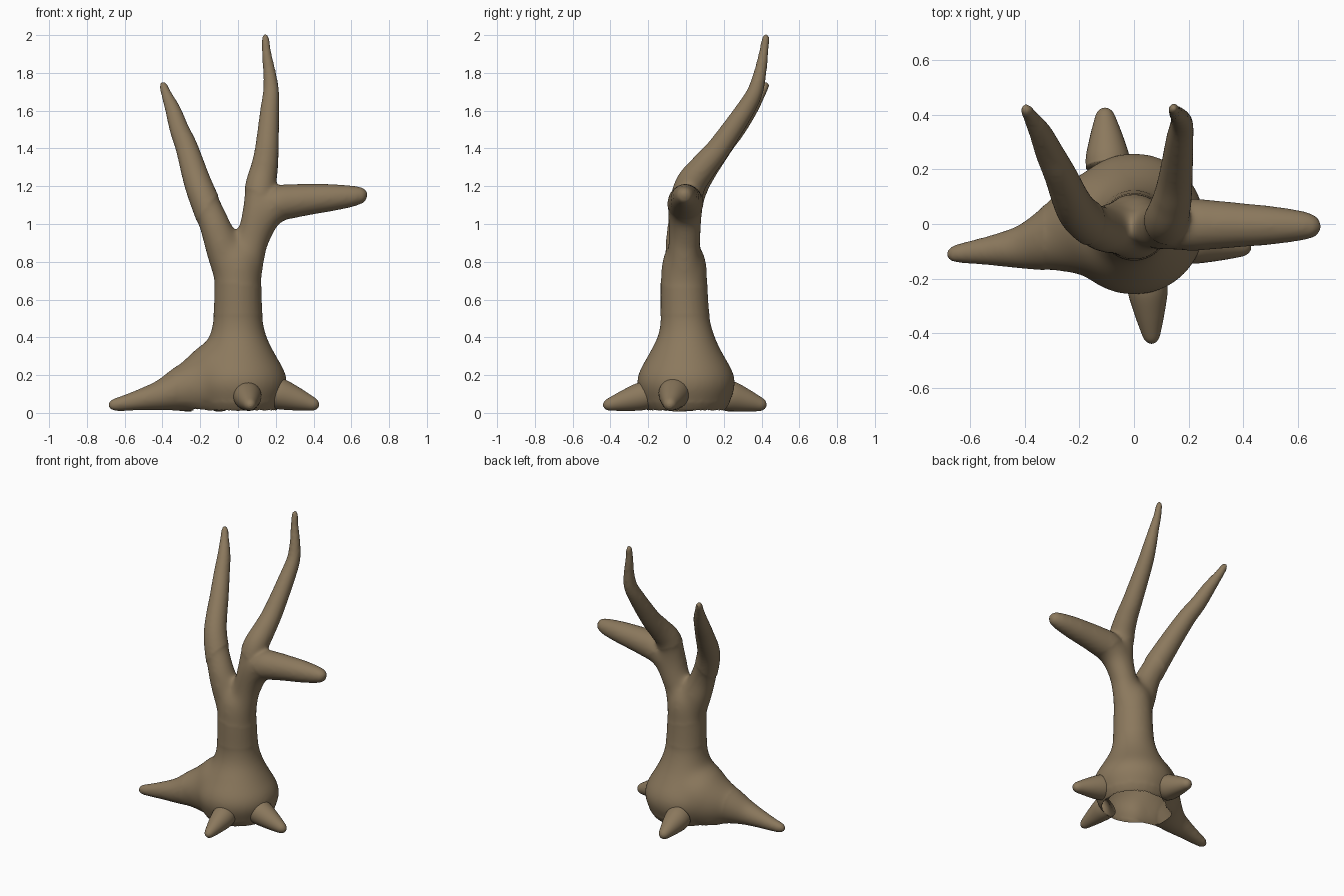
import bpy, bmesh, math
from mathutils import Vector

old = bpy.data.objects.get("Cube")
if old:
    bpy.data.objects.remove(old, do_unlink=True)

bark = bpy.data.materials.new("brown bark")
bark.use_nodes = True
bark.diffuse_color = (0.26, 0.19, 0.11, 1)
bark.node_tree.nodes["Principled BSDF"].inputs["Base Color"].default_value = bark.diffuse_color


def spline(points, steps=6):
    """Smooth path through (x, y, z, radius) points."""
    p = [Vector(q) for q in points]
    p = [p[0] * 2 - p[1]] + p + [p[-1] * 2 - p[-2]]
    path = []
    for a, b, c, d in zip(p, p[1:], p[2:], p[3:]):
        for i in range(steps):
            t = i / steps
            path.append(b + (c - a) * t / 2 + (a * 2 - b * 5 + c * 4 - d) * t**2 / 2
                        + (b * 3 - a - c * 3 + d) * t**3 / 2)
    return path + [p[-2]]


def limb(bm, points, sides=28):
    """Closed round tube with a varying radius."""
    path = spline(points)
    centres = [q.to_3d() for q in path]
    last = len(path) - 1
    rings, side, previous = [], None, None
    for i, q in enumerate(path):
        along = (centres[min(i + 1, last)] - centres[max(i - 1, 0)]).normalized()
        if side is None:
            side = along.orthogonal().normalized()
        else:
            side = previous.rotation_difference(along) @ side
        previous = along
        up = along.cross(side)
        ring = []
        for k in range(sides):
            a = math.tau * k / sides
            ring.append(bm.verts.new(centres[i] + (side * math.cos(a) + up * math.sin(a)) * max(q[3], 0.004)))
        rings.append(ring)
    for r, s in zip(rings, rings[1:]):
        for k in range(sides):
            j = (k + 1) % sides
            bm.faces.new((r[k], r[j], s[j], s[k]))
    bm.faces.new(rings[0][::-1])
    bm.faces.new(rings[-1])


def build(name, limbs):
    bm = bmesh.new()
    for points in limbs:
        limb(bm, points)
    # keep everything above the ground plane
    for v in bm.verts:
        v.co.z = max(v.co.z, 0.008)
    bmesh.ops.recalc_face_normals(bm, faces=bm.faces)
    mesh = bpy.data.meshes.new(name)
    bm.to_mesh(mesh)
    bm.free()
    mesh.materials.append(bark)
    mesh.shade_smooth()
    obj = bpy.data.objects.new(name, mesh)
    bpy.context.collection.objects.link(obj)
    return obj


def blend(obj):
    """Fuse the limbs into one skin, soften the joints, open the underside."""
    remesh = obj.modifiers.new("Blend", "REMESH")
    remesh.mode = "VOXEL"
    remesh.voxel_size = 0.011
    soften = obj.modifiers.new("Soften", "SMOOTH")
    soften.factor = 0.5
    soften.iterations = 8
    graph = bpy.context.evaluated_depsgraph_get()
    bm = bmesh.new()
    bm.from_mesh(obj.evaluated_get(graph).to_mesh())
    obj.modifiers.clear()
    fork = Vector((0.03, 0, 0.92))
    joints = [v for v in bm.verts if (v.co - fork).length < 0.27
              or (0.06 < v.co.z < 0.52 and v.co.x > -0.33)]
    for _ in range(45):
        bmesh.ops.smooth_vert(bm, verts=joints, factor=0.5,
                              use_axis_x=True, use_axis_y=True, use_axis_z=True)
    bm.normal_update()
    under = [f for f in bm.faces if f.normal.z < -0.8 and f.calc_center_median().z < 0.03
             and f.calc_center_median().xy.length < 0.26]
    bmesh.ops.delete(bm, geom=under, context="FACES")
    bm.to_mesh(obj.data)
    bm.free()
    obj.data.shade_smooth()


# Trunk column with a flared foot
column = [(0, 0, 0.005, 0.2), (0, 0, 0.06, 0.235), (0, 0, 0.15, 0.265), (0, 0, 0.22, 0.25),
          (0, 0, 0.3, 0.205), (0, 0, 0.4, 0.155), (0, -0.005, 0.5, 0.132), (0, -0.01, 0.65, 0.125),
          (0, -0.01, 0.76, 0.124), (0, -0.01, 0.83, 0.113), (0, -0.01, 0.88, 0.08), (0, -0.01, 0.9, 0.02)]
# Long root that flows out of the foot
long_root = [(0.02, 0, 0.18, 0.22), (-0.1, -0.005, 0.17, 0.22), (-0.2, -0.025, 0.145, 0.18),
             (-0.3, -0.057, 0.124, 0.124), (-0.4, -0.083, 0.095, 0.084), (-0.5, -0.095, 0.073, 0.06),
             (-0.6, -0.104, 0.052, 0.042), (-0.665, -0.11, 0.042, 0.03), (-0.688, -0.11, 0.041, 0.01)]
# Forked upper branches
right_branch = [(-0.025, -0.01, 0.68, 0.09), (-0.076, -0.015, 0.86, 0.096), (-0.125, -0.015, 1, 0.085),
                (-0.207, 0.045, 1.2, 0.074), (-0.27, 0.18, 1.4, 0.06), (-0.31, 0.262, 1.5, 0.052),
                (-0.343, 0.335, 1.6, 0.042), (-0.38, 0.395, 1.69, 0.028),
                (-0.396, 0.42, 1.735, 0.022), (-0.4, 0.427, 1.754, 0.009)]
left_branch = [(0.03, -0.01, 0.68, 0.09), (0.072, -0.01, 0.9, 0.086), (0.104, -0.01, 1.05, 0.086),
               (0.12, 0.02, 1.2, 0.082), (0.14, 0.09, 1.3, 0.072), (0.153, 0.173, 1.4, 0.063),
               (0.168, 0.31, 1.6, 0.051), (0.175, 0.365, 1.7, 0.043), (0.167, 0.392, 1.8, 0.034),
               (0.152, 0.41, 1.9, 0.026), (0.145, 0.422, 1.985, 0.02), (0.144, 0.424, 2.008, 0.008)]
# Blunt side branch
side_branch = [(0.08, 0, 0.9, 0.08), (0.135, -0.005, 1.04, 0.092), (0.21, -0.003, 1.105, 0.096),
               (0.3, -0.003, 1.122, 0.089), (0.4, -0.004, 1.132, 0.08), (0.5, -0.005, 1.14, 0.071),
               (0.6, -0.006, 1.147, 0.057), (0.655, -0.008, 1.153, 0.043),
               (0.677, -0.008, 1.156, 0.027), (0.685, -0.008, 1.156, 0.008)]
blend(build("trunk", [column, long_root, right_branch, left_branch, side_branch]))


def small_root(name, base, tip, radius):
    """Stubby cone-shaped root with a rounded end."""
    a, b = Vector(base), Vector(tip)
    shape = [(0, 1), (0.2, 0.96), (0.5, 0.75), (0.75, 0.54), (0.91, 0.38), (0.98, 0.2), (1, 0.04)]
    build(name, [[(*a.lerp(b, t), radius * s) for t, s in shape]])


# Three short roots around the foot
small_root("front_root", (0.048, -0.21, 0.094), (0.066, -0.438, 0.036), 0.075)
small_root("back_root", (-0.095, 0.21, 0.094), (-0.108, 0.425, 0.036), 0.082)
small_root("left_root", (0.19, -0.06, 0.11), (0.428, -0.088, 0.036), 0.083)
